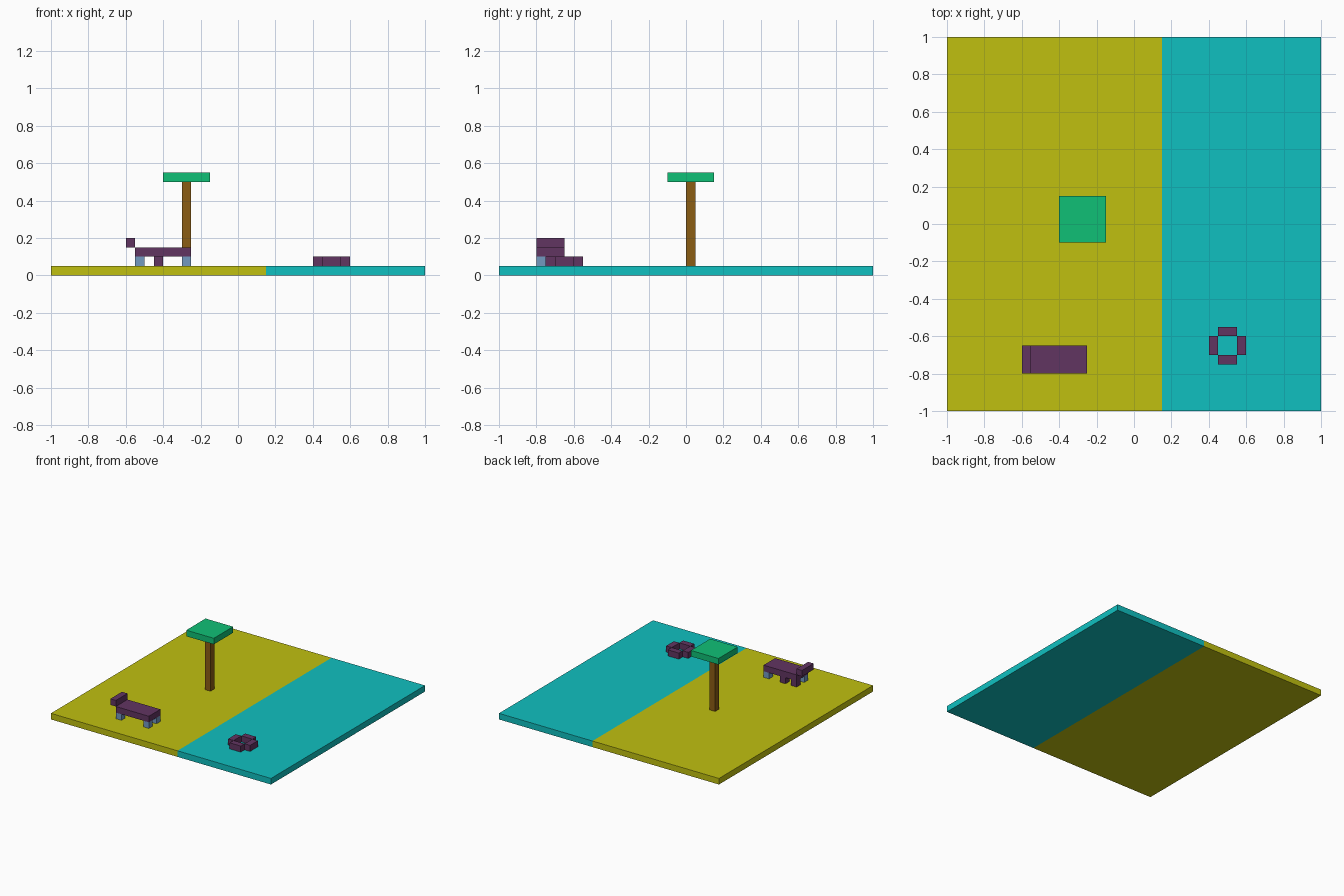
import bpy
from mathutils import Matrix, Vector
import bmesh

if "Cube" in bpy.data.objects:
    bpy.data.objects.remove(bpy.data.objects["Cube"], do_unlink=True)


def material(name, rgb):
    mat = bpy.data.materials.new(name)
    mat.use_nodes = True
    colour = (*rgb, 1.0)
    mat.diffuse_color = colour
    mat.node_tree.nodes["Principled BSDF"].inputs["Base Color"].default_value = colour
    return mat


sand = material("sand yellow", (0.53, 0.53, 0.005))
water = material("water cyan", (0.005, 0.53, 0.53))
leaf = material("leaf green", (0.005, 0.53, 0.18))
wood = material("wood brown", (0.26, 0.11, 0.007))
purple = material("plum purple", (0.12, 0.035, 0.12))
blue = material("steel blue", (0.17, 0.32, 0.53))


def box(name, low, high, mat):
    """Flat-faced box between two opposite corners."""
    low, high = Vector(low), Vector(high)
    bm = bmesh.new()
    bmesh.ops.create_cube(bm, size=1.0, matrix=Matrix.Diagonal((*(high - low), 1.0)))
    mesh = bpy.data.meshes.new(name)
    bm.to_mesh(mesh)
    bm.free()
    mesh.materials.append(mat)
    obj = bpy.data.objects.new(name, mesh)
    obj.location = (low + high) / 2
    bpy.context.collection.objects.link(obj)
    return obj


GROUND = 0.05

# Ground: beach and sea
box("beach", (-1, -1, 0), (0.15, 1, GROUND), sand)
box("sea", (0.15, -1, 0), (1, 1, GROUND), water)

# Palm tree
box("tree_trunk", (-0.30, 0.0, GROUND), (-0.25, 0.05, 0.50), wood)
box("tree_crown", (-0.40, -0.10, 0.50), (-0.15, 0.15, 0.55), leaf)

# Lounger
box("lounger_seat", (-0.55, -0.80, 0.10), (-0.25, -0.65, 0.15), purple)
box("lounger_headrest", (-0.60, -0.80, 0.15), (-0.55, -0.65, 0.20), purple)
legs = [
    ("lounger_front_head_leg", -0.55, -0.80, blue),
    ("lounger_front_foot_leg", -0.30, -0.80, blue),
    ("lounger_back_foot_leg", -0.30, -0.70, blue),
    ("lounger_back_middle_leg", -0.45, -0.70, purple),
    ("lounger_back_head_leg", -0.55, -0.70, purple),
]
for name, x, y, mat in legs:
    box(name, (x, y, GROUND), (x + 0.05, y + 0.05, 0.10), mat)

# Swim ring: four blocks around an open centre
cx, cy = 0.50, -0.65
for name, dx, dy in (("left", 1, 0), ("right", -1, 0), ("back", 0, 1), ("front", 0, -1)):
    x, y = cx + 0.075 * dx, cy + 0.075 * dy
    hx, hy = (0.025, 0.05) if dx else (0.05, 0.025)
    box("swim_ring_" + name, (x - hx, y - hy, GROUND), (x + hx, y + hy, 0.10), purple)
